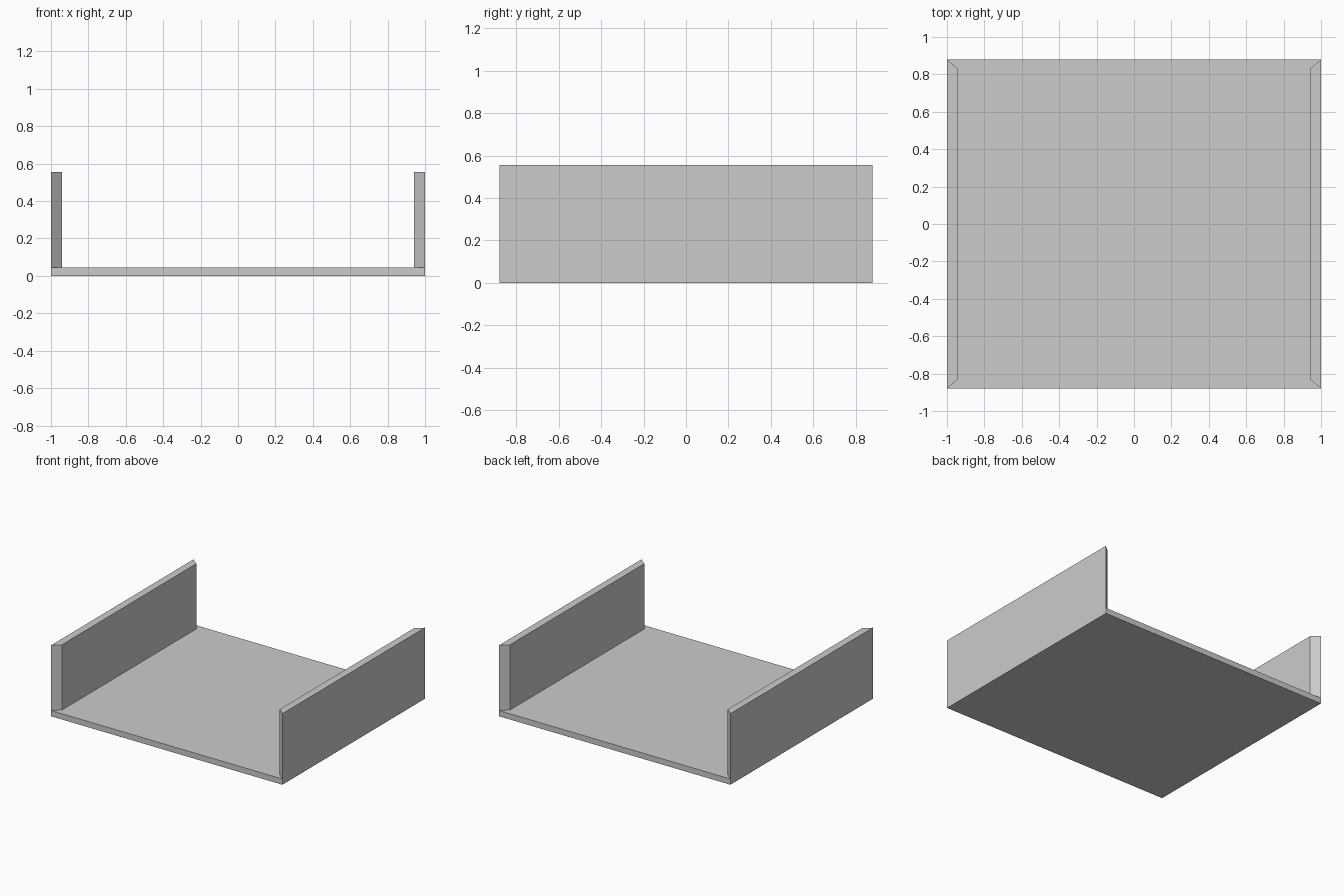
import bpy
import bmesh

HALF_X, HALF_Y = 1.0, 0.88
FLOOR, TOP, WALL, MITRE = 0.045, 0.555, 0.058, 0.05

cube = bpy.data.objects.get("Cube")
if cube:
    bpy.data.objects.remove(cube, do_unlink=True)

grey = bpy.data.materials.new("light grey")
grey.use_nodes = True
grey.diffuse_color = (0.6, 0.6, 0.6, 1)
grey.node_tree.nodes["Principled BSDF"].inputs["Base Color"].default_value = grey.diffuse_color


def prism(name, outline, low, high):
    """Extrude a flat outline upwards into a solid part."""
    bm = bmesh.new()
    face = bm.faces.new([bm.verts.new((x, y, low)) for x, y in outline])
    result = bmesh.ops.extrude_face_region(bm, geom=[face])
    raised = [v for v in result["geom"] if isinstance(v, bmesh.types.BMVert)]
    bmesh.ops.translate(bm, verts=raised, vec=(0, 0, high - low))
    # Keep the base cap so that the part is closed
    bmesh.ops.holes_fill(bm, edges=bm.edges, sides=4)
    bmesh.ops.recalc_face_normals(bm, faces=bm.faces)
    mesh = bpy.data.meshes.new(name)
    bm.to_mesh(mesh)
    bm.free()
    mesh.materials.append(grey)
    obj = bpy.data.objects.new(name, mesh)
    bpy.context.collection.objects.link(obj)
    return obj


# Flat floor slab
prism("floor", [(-HALF_X, -HALF_Y), (HALF_X, -HALF_Y), (HALF_X, HALF_Y), (-HALF_X, HALF_Y)], 0, FLOOR)

# Side walls with mitred ends
for name, side in (("left_wall", 1), ("right_wall", -1)):
    outer, inner = side * HALF_X, side * (HALF_X - WALL)
    prism(name, [(outer, -HALF_Y), (outer, HALF_Y),
                 (inner, HALF_Y - MITRE), (inner, MITRE - HALF_Y)], FLOOR, TOP)
